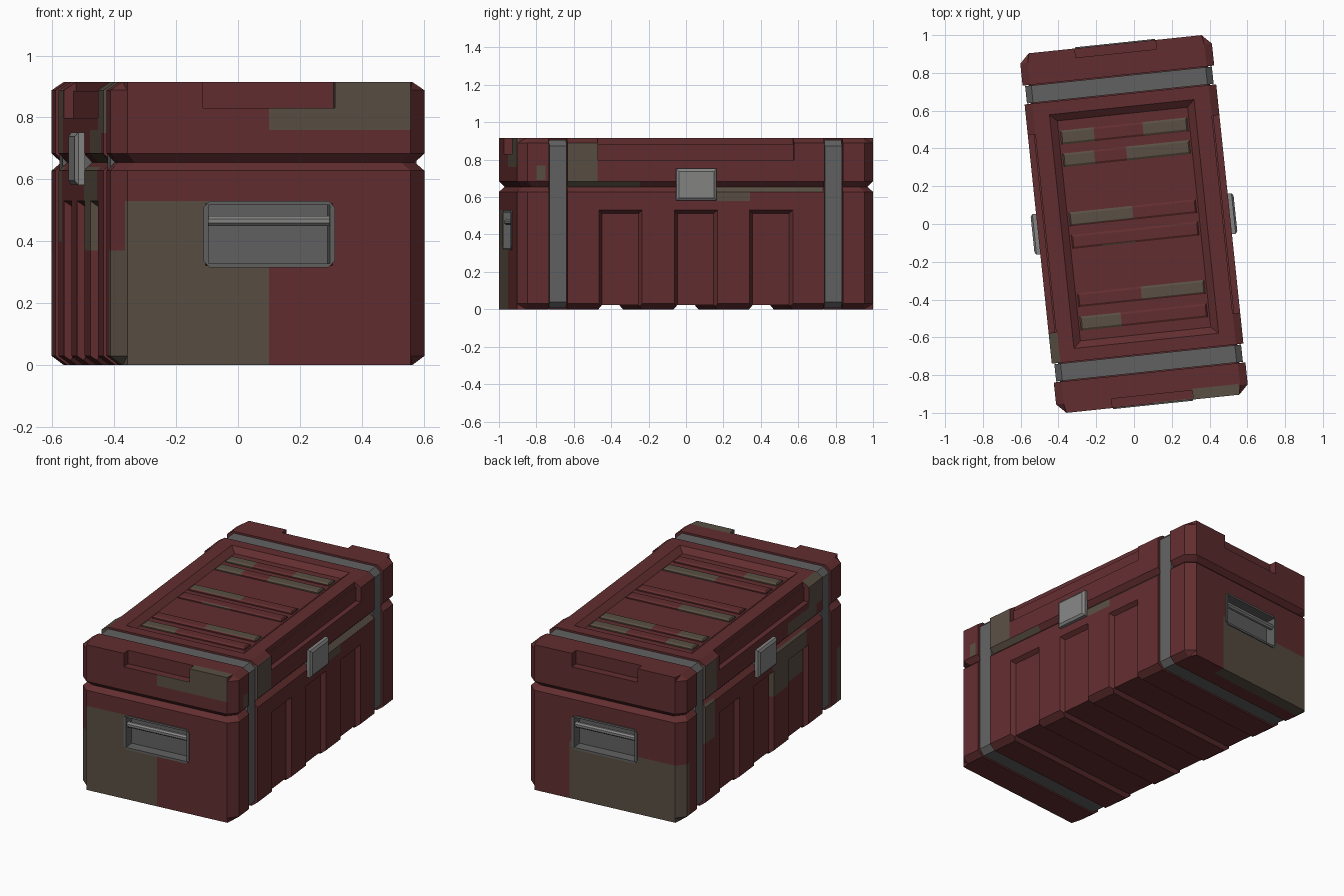
import bpy, bmesh, math
from mathutils import Vector

if "Cube" in bpy.data.objects:
    bpy.data.objects.remove(bpy.data.objects["Cube"])

TURN = math.radians(6)          # the crate stands slightly turned
U, END, CH = 0.51, 0.957, 0.05  # half width, half length, corner chamfer


def material(name, rgb):
    m = bpy.data.materials.new(name)
    m.diffuse_color = (*rgb, 1)
    m.use_nodes = True
    m.node_tree.nodes["Principled BSDF"].inputs["Base Color"].default_value = m.diffuse_color
    return m


RED = material("dark red paint", (0.122, 0.027, 0.029))
OLIVE = material("olive brown paint", (0.100, 0.078, 0.056))
GREY = material("dark grey metal", (0.120, 0.120, 0.120))
LIGHT = material("light grey metal", (0.235, 0.232, 0.230))


def loft(name, rings, mat):
    """Solid skinned through rings of equal point count, capped at both ends."""
    bm = bmesh.new()
    vs = [[bm.verts.new(p) for p in r] for r in rings]
    n = len(vs[0])
    for a, b in zip(vs, vs[1:]):
        for i in range(n):
            bm.faces.new((a[i], a[(i + 1) % n], b[(i + 1) % n], b[i]))
    bm.faces.new(vs[0])
    bm.faces.new(vs[-1])
    bmesh.ops.recalc_face_normals(bm, faces=bm.faces)
    me = bpy.data.meshes.new(name)
    bm.to_mesh(me)
    bm.free()
    me.materials.append(mat)
    ob = bpy.data.objects.new(name, me)
    bpy.context.collection.objects.link(ob)
    ob.rotation_euler.z = TURN
    return ob


def rect(axis, pos, a0, a1, b0, b1, ch=0):
    """Rectangle (optionally with cut corners) square to an axis."""
    if ch:
        pts = [(a0 + ch, b0), (a1 - ch, b0), (a1, b0 + ch), (a1, b1 - ch),
               (a1 - ch, b1), (a0 + ch, b1), (a0, b1 - ch), (a0, b0 + ch)]
    else:
        pts = [(a0, b0), (a1, b0), (a1, b1), (a0, b1)]
    order = {'x': lambda a, b: (pos, a, b), 'y': lambda a, b: (a, pos, b),
             'z': lambda a, b: (a, b, pos)}[axis]
    return [order(a, b) for a, b in pts]


def cut(ob, *rings):
    """Subtract a lofted cutter from an object."""
    cutter = loft("cutter", rings, RED)
    cutter.hide_render = True
    bpy.context.view_layer.update()
    mod = ob.modifiers.new("cut", 'BOOLEAN')
    mod.operation, mod.solver, mod.object = 'DIFFERENCE', 'EXACT', cutter
    bpy.context.view_layer.objects.active = ob
    bpy.ops.object.modifier_apply(modifier=mod.name)
    bpy.data.objects.remove(cutter)


def camouflage(ob, boxes):
    """Cut faces along patch boxes and paint the faces inside them olive."""
    me = ob.data
    me.materials.clear()
    me.materials.append(RED)
    me.materials.append(OLIVE)
    bm = bmesh.new()
    bm.from_mesh(me)
    bmesh.ops.triangulate(bm, faces=bm.faces)
    for f in bm.faces:
        f.material_index = 0
    for b in boxes:
        def touches(f):
            return all(max(v.co[i] for v in f.verts) > b[2 * i] - 1e-4 and
                       min(v.co[i] for v in f.verts) < b[2 * i + 1] + 1e-4 for i in range(3))
        for k in range(6):
            co, no = Vector((0, 0, 0)), Vector((0, 0, 0))
            co[k // 2], no[k // 2] = b[k], 1
            faces = [f for f in bm.faces if touches(f)]
            geom = set(faces)
            for f in faces:
                geom.update(f.edges)
                geom.update(f.verts)
            if faces:
                bmesh.ops.bisect_plane(bm, geom=list(geom), dist=1e-5, plane_co=co, plane_no=no)
        for f in bm.faces:
            c = f.calc_center_median()
            if all(b[2 * i] - 1e-4 < c[i] < b[2 * i + 1] + 1e-4 for i in range(3)):
                f.material_index = 1
    bm.to_mesh(me)
    bm.free()


# heights with (side inset, all-round inset): chamfered long edges and lid seam
LEVELS = [(0, .04, 0), (.03, 0, 0), (.628, 0, 0), (.655, 0, .028),
          (.684, 0, 0), (.888, 0, 0), (.915, .04, 0)]

TOP_PATCHES = [(-.34, -.16, .45, .56), (-.34, -.17, .30, .41), (.10, .34, .46, .57),
               (0, .34, .31, .42), (.16, .34, .10, .31), (-.34, 0, .03, .13),
               (-.18, 0, -.30, -.09), (-.345, -.16, -.32, -.20), (0, .34, -.40, -.325),
               (-.34, -.12, -.56, -.42)]
TOP_BOXES = [(*p, .84, .912) for p in TOP_PATCHES]
SIDE_BOXES = [(.45, .6, -.7, -.53, .68, .89), (.45, .6, -.7, -.30, .655, .684),
              (.45, .6, .11, .68, .628, .655), (.45, .6, .11, .29, .58, .655),
              (-.6, -.465, -.7, -.53, .75, 1), (-.6, -.45, -.62, -.28, .655, .76),
              (-.6, -.45, -.5, -.1, .37, .64), (-.6, -.45, .58, .7, .40, .64),
              (-.6, -.45, .56, .7, .68, .89)]
FRONT_BOXES = [(-.47, 0, -1, -.95, -.1, .53), (-.6, -.46, -1, -.86, -.1, .37),
               (0, .462, -1, -.95, .76, .831), (.214, .462, -1, -.9, .83, 1),
               (.45, .6, -.857, -.81, .69, .77)]
BACK_BOXES = [(-.6, .23, .88, 1, -.1, .36)]

# middle section of the case
mid = loft("case_middle", [rect('z', z, -U + du + d, U - du - d, -.69, .69)
                           for z, du, d in LEVELS], RED)
# sunken lid panel
cut(mid, rect('z', .874, -.333, .333, -.572, .572), rect('z', .915, -.385, .385, -.622, .622),
    rect('z', .956, -.437, .437, -.672, .672))
for s in (1, -1):
    # long step in the lid edge
    cut(mid, rect('x', s * .47, -.527, .527, .798, 1), rect('x', s * .6, -.527, .527, .798, 1))
for v in (-.405, 0, .405):
    for s in (1, -1):
        # upright channels in the sides
        cut(mid, rect('x', s * .485, v - .098, v + .098, -.1, .512),
            rect('x', s * .535, v - .134, v + .134, -.1, .548))
    # channels running across the bottom
    cut(mid, rect('z', .023, -.6, .6, v - .098, v + .098),
        rect('z', -.023, -.6, .6, v - .134, v + .134))
camouflage(mid, SIDE_BOXES + TOP_BOXES)

# ribs on the lid panel, in three pairs
for i, v in enumerate((-.495, -.37, -.06, .06, .375, .495)):
    rib = loft(f"lid_rib_{i + 1}", [rect('z', .87, -.337, .337, v - .037, v + .037),
                                    rect('z', .892, -.337, .337, v - .037, v + .037),
                                    rect('z', .899, -.33, .33, v - .026, v + .026)], RED)
    camouflage(rib, TOP_BOXES)

# inner core closing the thin gaps beside the straps
loft("inner_core", [rect('y', y, -.478, .478, .025, .885) for y in (-.85, .85)], RED)

for s, side in ((-1, "front"), (1, "back")):
    # end section with cut corners
    rings = []
    for z, du, d in LEVELS:
        w, e = U - d, END - d
        rings.append([(x, s * y, z) for x, y in (
            (-w + du, .79), (-w + du, e - CH), (-w + CH, e),
            (w - CH, e), (w - du, e - CH), (w - du, .79))])
    end = loft(side + "_end_section", rings, RED)
    cut(end, rect('y', s * .908, -.215, .215, .83, 1), rect('y', s * 1.1, -.215, .215, .83, 1))
    cut(end, rect('y', s * .89, -.206, .206, .322, .522), rect('y', s * 1.1, -.206, .206, .322, .522))
    camouflage(end, FRONT_BOXES if s < 0 else BACK_BOXES)

    # handle pocket and grip bar
    pocket = loft(side + "_handle_pocket", [rect('y', s * y, -.213, .213, .316, .530, .02)
                                            for y in (.885, .963)], GREY)
    cut(pocket, rect('y', s * .897, -.197, .197, .329, .518),
        rect('y', s * 1.1, -.197, .197, .329, .518))
    loft(side + "_handle_bar", [[(x, s * (.938 + .018 * math.cos(a)), .466 + .018 * math.sin(a))
                                 for a in [math.pi * (k + .5) / 4 for k in range(8)]]
                                for x in (-.2, .2)], LIGHT)

    # strap wrapped around the case
    loft(side + "_strap", [rect('y', s * y, -.497, .497, .007, .906, .033)
                           for y in (.694, .786)], GREY)

for s, side in ((-1, "left"), (1, "right")):
    # side latch: mount and raised plate
    loft(side + "_latch_mount", [rect('x', s * .47, -.085, .085, .60, .735),
                                 rect('x', s * .518, -.085, .085, .60, .735)], GREY)
    loft(side + "_latch_plate", [rect('x', s * .508, -.108, .108, .582, .752),
                                 rect('x', s * .530, -.108, .108, .582, .752),
                                 rect('x', s * .540, -.094, .094, .596, .738)], LIGHT)
